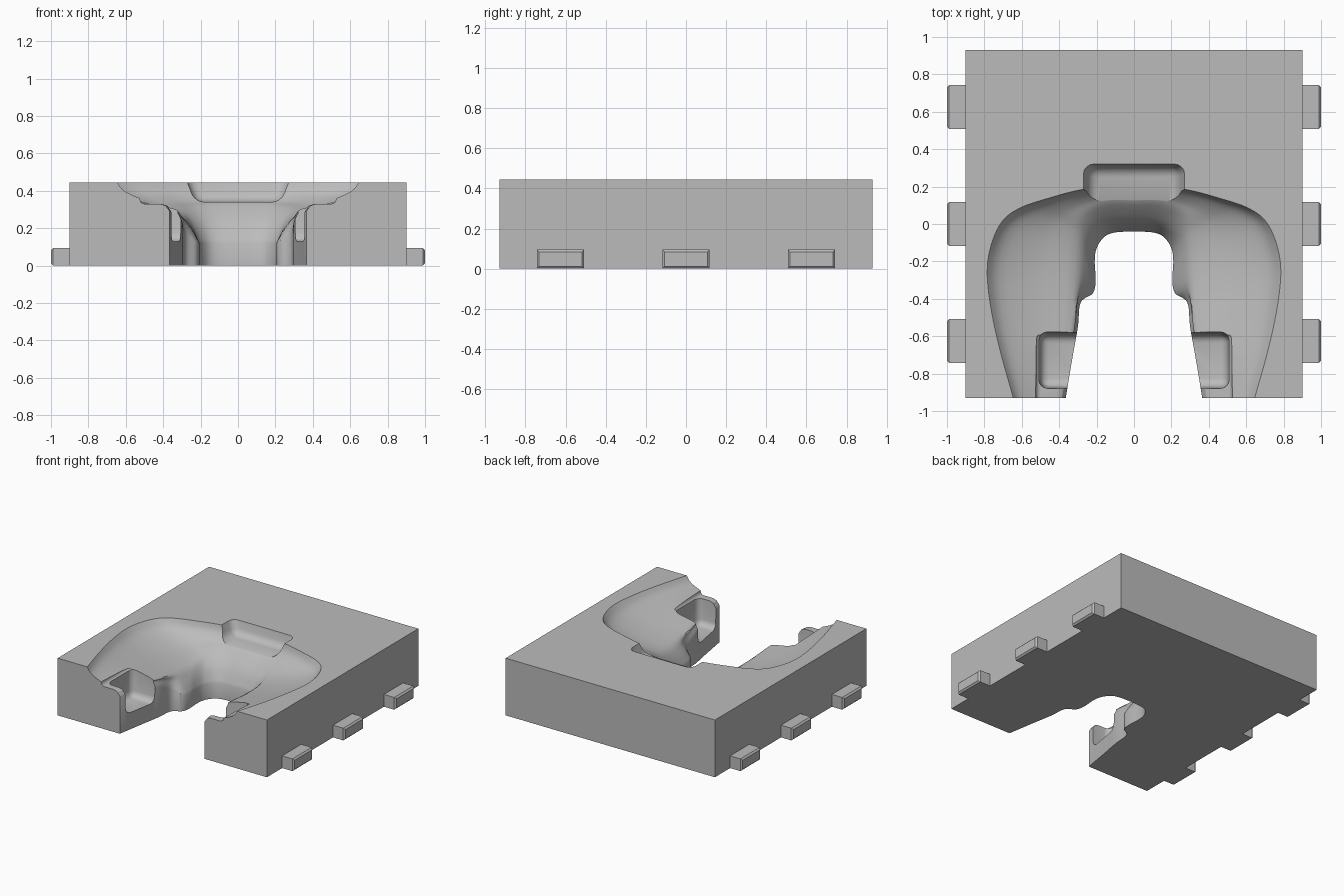
import bpy, bmesh
from mathutils import Vector

if "Cube" in bpy.data.objects:
    bpy.data.objects.remove(bpy.data.objects["Cube"])

TOP = 0.445
grey = bpy.data.materials.new("light_grey")
grey.use_nodes = True
grey.diffuse_color = (0.5, 0.5, 0.5, 1)
grey.node_tree.nodes["Principled BSDF"].inputs["Base Color"].default_value = (0.5, 0.5, 0.5, 1)


def make_object(name, bm):
    bmesh.ops.recalc_face_normals(bm, faces=bm.faces)
    mesh = bpy.data.meshes.new(name)
    bm.to_mesh(mesh)
    bm.free()
    mesh.materials.append(grey)
    obj = bpy.data.objects.new(name, mesh)
    bpy.context.collection.objects.link(obj)
    return obj


def activate(obj):
    bpy.ops.object.select_all(action='DESELECT')
    obj.select_set(True)
    bpy.context.view_layer.objects.active = obj


def loft(rings):
    """Closed solid through rings of equal length."""
    bm = bmesh.new()
    loops = [[bm.verts.new(p) for p in ring] for ring in rings]
    for upper, lower in zip(loops, loops[1:]):
        for i in range(len(upper)):
            bm.faces.new((upper[i - 1], upper[i], lower[i], lower[i - 1]))
    bm.faces.new(loops[0])
    bm.faces.new(loops[-1])
    return bm


def rectangle(x0, x1, y0, y1, z):
    return [Vector(p) for p in ((x0, y0, z), (x1, y0, z), (x1, y1, z), (x0, y1, z))]


def tapered_box(name, lower, upper, round_by=0, segments=4):
    obj = make_object(name, loft([rectangle(*lower), rectangle(*upper)]))
    if round_by:
        bevel = obj.modifiers.new("rounding", 'BEVEL')
        bevel.width, bevel.segments = round_by, segments
        activate(obj)
        bpy.ops.object.modifier_apply(modifier=bevel.name)
    return obj


def spline(points, steps):
    """Smooth curve through the points."""
    pts = [points[0]] + points + [points[-1]]
    result = []
    for a, b, c, d in zip(pts, pts[1:], pts[2:], pts[3:]):
        for k in range(steps):
            t = k / steps
            result.append(0.5 * (2 * b + (c - a) * t + (2 * a - 5 * b + 4 * c - d) * t ** 2
                                 + (3 * b - a - 3 * c + d) * t ** 3))
    return result + [points[-1]]


# Basin: rim, crest and hole edge, each from the back centre round to the front
rim = [(0, .2), (.15, .2), (.3, .18), (.45, .14), (.6, .09), (.7, .02), (.76, -.1),
       (.785, -.25), (.765, -.45), (.715, -.68), (.645, -.93), (.61, -1.05)]
crest = [(0, .1, .32), (.13, .1, .32), (.22, .07, .31), (.28, .02, .3), (.3, -.05, .28),
         (.315, -.15, .27), (.32, -.27, .27), (.325, -.4, .28), (.34, -.55, .3),
         (.365, -.72, .32), (.4, -.93, .325), (.42, -1.05, .325)]
hole = [(0, -.04, .12), (.1, -.045, .12), (.16, -.07, .12), (.2, -.13, .12), (.21, -.2, .12),
        (.205, -.3, .12), (.22, -.37, .13), (.285, -.42, .18), (.3, -.55, .24),
        (.33, -.72, .27), (.365, -.93, .29), (.385, -1.05, .29)]
rim = spline([Vector((x, y, TOP)) for x, y in rim], 6)
crest = spline([Vector(p) for p in crest], 6)
hole = spline([Vector(p) for p in hole], 6)

columns = []
for r, c, h in zip(rim, crest, hole):
    def between(across, down):
        p = r.lerp(c, across)
        p.z = r.z + (c.z - r.z) * down
        return p
    slope = h.lerp(c, 0.4)
    slope.z = h.z + (c.z - h.z) * 0.55
    profile = spline([r, between(.15, .38), between(.55, .75), c, slope, h], 4)
    columns.append([Vector((r.x, r.y, .6))] + profile + [Vector((h.x, h.y, -.1))])
flip = Vector((-1, 1, 1))
columns = [[p * flip for p in col] for col in reversed(columns[1:])] + columns
cutters = [make_object("basin_cutter", loft(list(zip(*columns))))]

# Rounded pocket behind the basin
cutters.append(tapered_box("back_pocket_cutter", (-.23, .23, .02, .3, .34),
                           (-.33, .33, -.02, .35, .6), .05))

# Deep pocket and shallow ledge on each side of the front opening
for side, sign in (("left", 1), ("right", -1)):
    def mirrored(x0, x1, *rest):
        return (sign * x0, sign * x1, *rest)
    cutters.append(tapered_box(side + "_pocket_cutter", mirrored(.2, .5, -.87, -.59, .13),
                               mirrored(.2, .52, -.89, -.56, .6), .045))
    cutters.append(tapered_box(side + "_ledge_cutter", mirrored(.3, .52, -1.1, -.59, .33),
                               mirrored(.3, .57, -1.1, -.56, .6), .02, 3))

# Main block with the cavities cut out
block = tapered_box("block", (-.9, .9, -.93, .93, 0), (-.9, .9, -.93, .93, TOP))
activate(block)
for cutter in cutters:
    cut = block.modifiers.new("cut", 'BOOLEAN')
    cut.operation, cut.solver, cut.object = 'DIFFERENCE', 'EXACT', cutter
    bpy.ops.object.modifier_apply(modifier=cut.name)
    bpy.data.objects.remove(cutter)
bpy.ops.object.shade_smooth_by_angle(angle=0.6)

# Three chamfered tabs along each side
for side, sign in (("left", 1), ("right", -1)):
    for place, y in (("front", -.625), ("middle", 0), ("back", .625)):
        def tab_end(x, inset):
            return [Vector((sign * x, y + a * (.118 - inset), b))
                    for a, b in ((-1, inset), (1, inset), (1, .095 - inset), (-1, .095 - inset))]
        make_object(f"{side}_{place}_tab",
                    loft([tab_end(.89, 0), tab_end(.988, 0), tab_end(1, .012)]))
